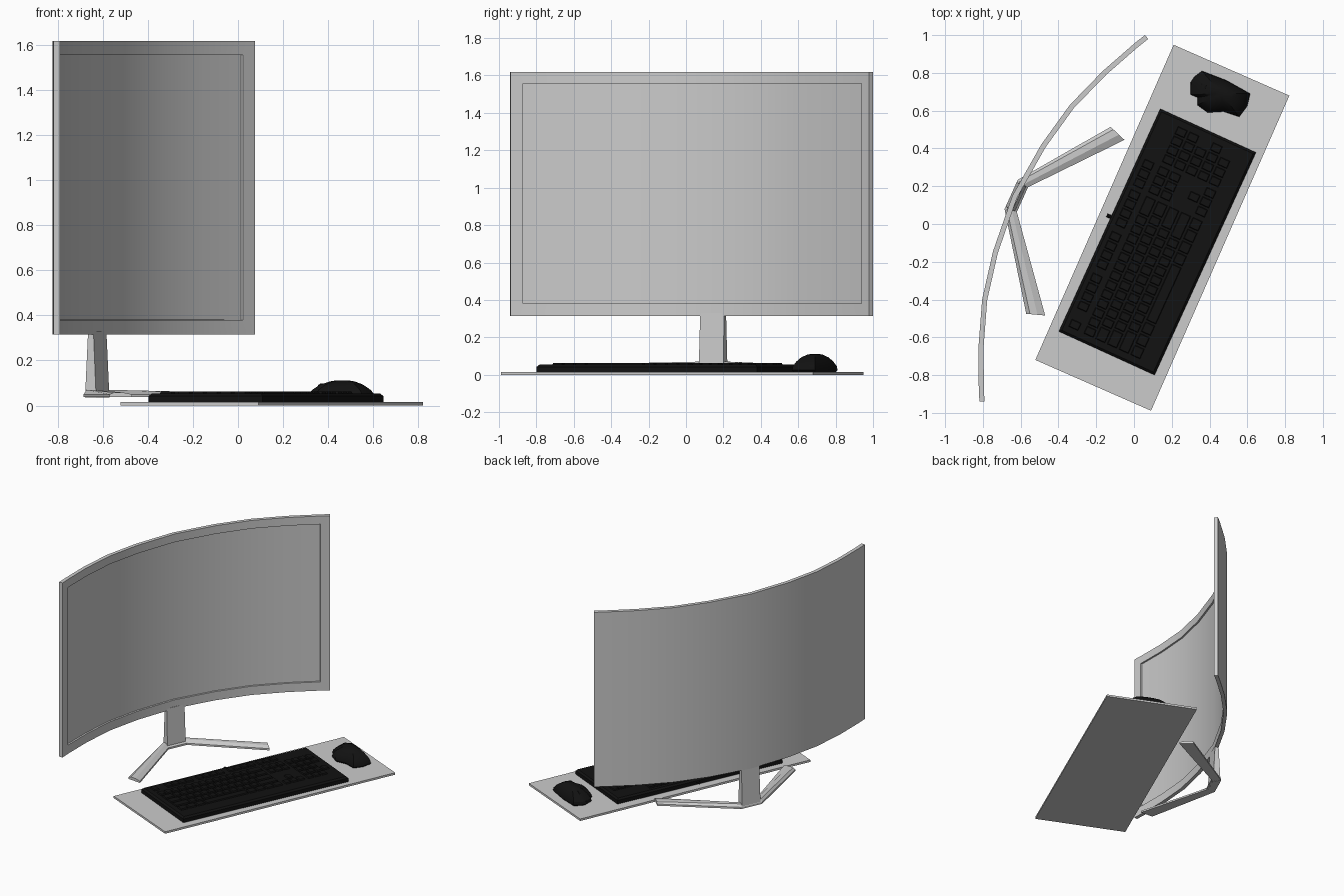
import bpy, bmesh, math
from mathutils import Vector, Matrix

if "Cube" in bpy.data.objects:
    bpy.data.objects.remove(bpy.data.objects["Cube"])

black = bpy.data.materials.new("black_plastic")
black.diffuse_color = (0.006, 0.006, 0.006, 1)
black.use_nodes = True
black.node_tree.nodes["Principled BSDF"].inputs["Base Color"].default_value = black.diffuse_color


def finish(bm, name, loc=(0, 0, 0), angle=0, mat=None, smooth=False):
    me = bpy.data.meshes.new(name)
    bm.to_mesh(me)
    bm.free()
    ob = bpy.data.objects.new(name, me)
    bpy.context.collection.objects.link(ob)
    ob.location = loc
    ob.rotation_euler.z = math.radians(angle)
    if mat:
        me.materials.append(mat)
    if smooth:
        bpy.ops.object.select_all(action='DESELECT')
        ob.select_set(True)
        bpy.context.view_layer.objects.active = ob
        bpy.ops.object.shade_smooth_by_angle(angle=math.radians(30))
    return ob


def loft(bm, rings):
    """Closed rings joined into a capped solid."""
    vr = [[bm.verts.new(p) for p in r] for r in rings]
    n = len(vr[0])
    for a, b in zip(vr, vr[1:]):
        for i in range(n):
            bm.faces.new((a[i], a[(i + 1) % n], b[(i + 1) % n], b[i]))
    bm.faces.new(vr[0])
    bm.faces.new(vr[-1])
    bmesh.ops.recalc_face_normals(bm, faces=bm.faces)


def slab(bm, cx, cy, sx, sy, z0, z1, taper=0.0):
    """Box whose top is pulled in by taper on every side."""
    def ring(z, t):
        hx, hy = sx / 2 - t, sy / 2 - t
        return [(cx + i * hx, cy + j * hy, z) for i, j in ((-1, -1), (1, -1), (1, 1), (-1, 1))]
    loft(bm, [ring(z0, 0), ring(z1, taper)])


# Desk mat
bm = bmesh.new()
slab(bm, 0, 0, 1.822, 0.669, 0, 0.015)
finish(bm, "desk_mat", (0.15, -0.02, 0), 66.3)

# Curved screen: local x runs along the chord, local -y faces the user
half = [(0, .29), (.31, .262), (.565, .21), (.8, .125), (1.005, .031), (1.065, 0)]
curve = [Vector((-x, y)) for x, y in half[:0:-1]] + [Vector(p) for p in half]
rows = [0.315, 0.38, 1.557, 1.618]
bm = bmesh.new()
back, front = [], []
for i, p in enumerate(curve):
    t = (curve[min(i + 1, len(curve) - 1)] - curve[max(i - 1, 0)]).normalized()
    q = p + Vector((t.y, -t.x)) * 0.027
    back.append([bm.verts.new((p.x, p.y, z)) for z in rows])
    front.append([bm.verts.new((q.x, q.y, z)) for z in rows])
panel = []
last = len(curve) - 1
for i in range(last):
    for j in range(3):
        for side in (front, back):
            f = bm.faces.new((side[i][j], side[i + 1][j], side[i + 1][j + 1], side[i][j + 1]))
            if side is front and j == 1 and 0 < i < last - 1:
                panel.append(f)
    for j in (0, 3):
        bm.faces.new((front[i][j], front[i + 1][j], back[i + 1][j], back[i][j]))
for i in (0, last):
    for j in range(3):
        bm.faces.new((front[i][j], front[i][j + 1], back[i][j + 1], back[i][j]))
bmesh.ops.recalc_face_normals(bm, faces=bm.faces)
# Recessed display area
bmesh.ops.inset_region(bm, faces=panel, thickness=0.001, depth=-0.012)
finish(bm, "curved_screen", (-0.38, 0.03, 0), 65.7, smooth=True)

# Stand column, tapering to the top
hub = (-0.625, 0.145, 0)
bm = bmesh.new()
loft(bm, [[(i * w, j * d, z) for i, j in ((-1, -1), (1, -1), (1, 1), (-1, 1))]
          for w, d, z in ((.072, .027, .035), (.07, .013, .33))])
finish(bm, "stand_column", hub, 65.7)

# V-shaped stand foot: bevelled bar through both legs
bm = bmesh.new()
outline = [((.543, -.305), (.51, -.4), .058), ((.085, .028), (.072, -.038), .07)]
stations = outline + [((-o[0], o[1]), (-i[0], i[1]), z) for o, i, z in reversed(outline)]
rings = []
for o, i, top in stations:
    o, i = Vector(o), Vector(i)
    rings.append([(*o.lerp(i, k), z) for k, z in
                  ((0, .037), (1, .037), (1, .05), (.6, top), (.2, top), (0, .05))])
loft(bm, rings)
finish(bm, "stand_foot", hub, 65.7)

# Keyboard body
kb = (0.124, -0.095, 0)
bm = bmesh.new()
slab(bm, 0, 0, 1.295, 0.557, 0.015, 0.042)
slab(bm, 0, 0, 1.295, 0.557, 0.042, 0.054, 0.012)
finish(bm, "keyboard_body", kb, 65.5, black)

# Keyboard keys: main block, navigation block, number pad
layout = [
    (0, [(0, 1)] + [(2 + i + .5 * (i // 4), 1) for i in range(12)]),
]
for r, widths in enumerate([[1] * 13 + [2], [1.5] + [1] * 12 + [1.5], [1.75] + [1] * 11 + [2.25],
                            [2.25] + [1] * 10 + [2.75], [1.25] * 3 + [6.25] + [1.25] * 4]):
    x, row = 0, []
    for w in widths:
        row.append((x, w))
        x += w
    layout.append((r + 1.3, row))
nav = [3, 3, 3, 0, 1, 3]
pad = [0, 4, 4, 3, 4, 3]
for r, (_, row) in enumerate(layout):
    row += [(16.25, 1)] if nav[r] == 1 else [(15.25 + i, 1) for i in range(nav[r])]
    row += [(18.5 + i, 1) for i in range(pad[r])]
U, V = 0.054, 0.068
bm = bmesh.new()
for r, row in layout:
    for x, w in row:
        slab(bm, (x + w / 2 - 11.25) * U, 0.215 - r * V, w * U - .008, V - .01, .05, .063, .005)
finish(bm, "keyboard_keys", kb, 65.5, black)

# Cable stub behind the keyboard
bm = bmesh.new()
bmesh.ops.create_cone(bm, cap_ends=True, segments=10, radius1=.01, radius2=.01, depth=.04,
                      matrix=Matrix.Translation((.018, .282, .034)) @ Matrix.Rotation(math.pi / 2, 4, 'X'))
finish(bm, "keyboard_cable_stub", kb, 65.5, black)

# Mouse body: winged outline stacked into a dome
plan = [(.30, .75), (.32, .78), (.36, .81), (.49, .76), (.615, .69), (.60, .625), (.557, .567),
        (.475, .595), (.39, .59), (.335, .63), (.335, .67), (.30, .685)]
c = Vector((.465, .69))
bm = bmesh.new()
loft(bm, [[(*(c + (Vector(p) - c) * s), z) for p in plan] for s, z in
          ((.93, .015), (1, .025), (.97, .045), (.82, .07), (.6, .093), (.35, .107), (.15, .112))])
finish(bm, "mouse_body", mat=black, smooth=True)

# Mouse scroll wheel
bm = bmesh.new()
bmesh.ops.create_cone(bm, cap_ends=True, segments=16, radius1=.022, radius2=.022, depth=.018,
                      matrix=Matrix.Translation((.375, .728, .076)) @ Matrix.Rotation(math.radians(65.5), 4, 'Z')
                      @ Matrix.Rotation(math.pi / 2, 4, 'Y'))
finish(bm, "mouse_wheel", mat=black, smooth=True)
